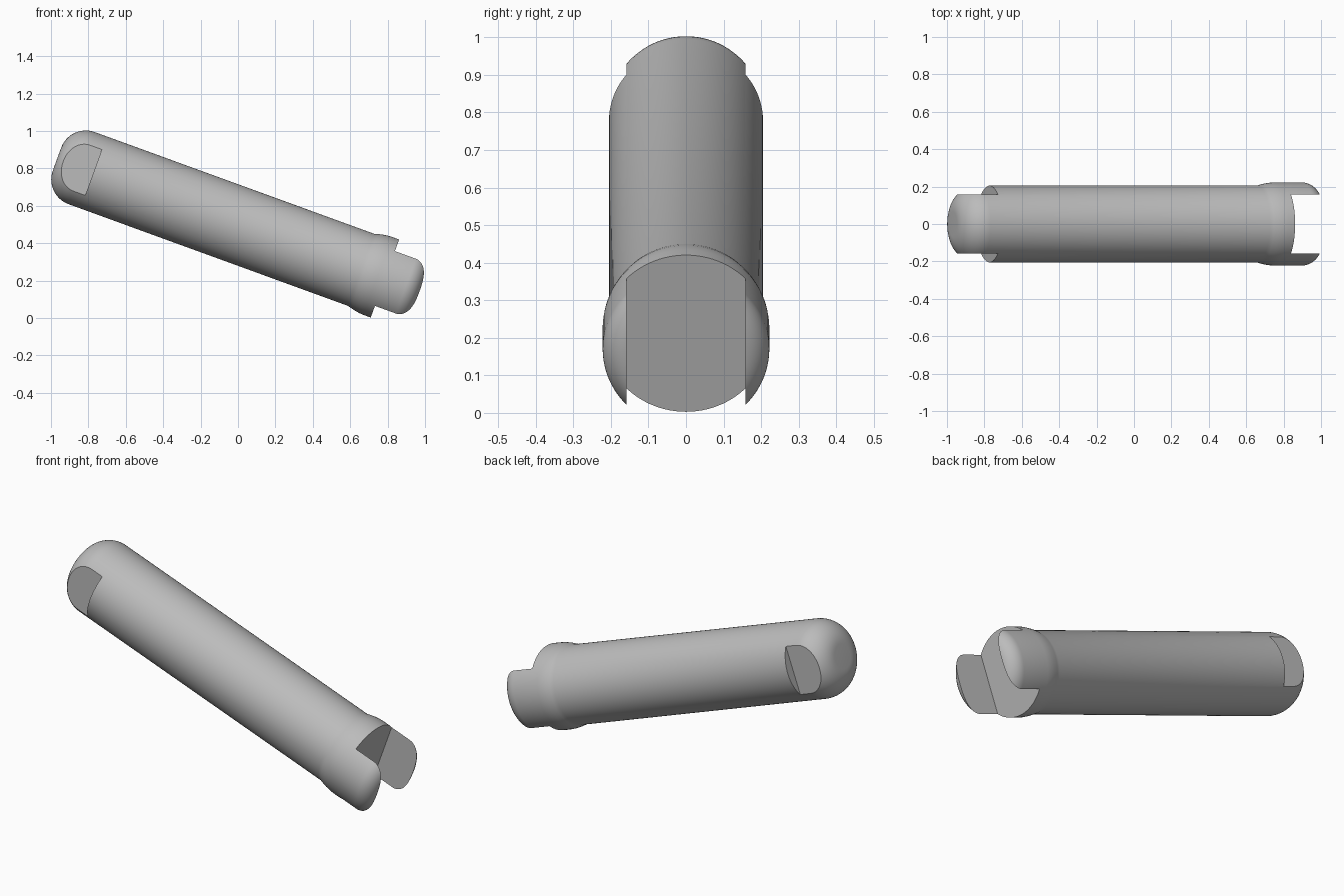
import bpy, bmesh, math
from mathutils import Matrix, Vector

if "Cube" in bpy.data.objects:
    bpy.data.objects.remove(bpy.data.objects["Cube"], do_unlink=True)

SEGMENTS = 96
TUBE_R, COLLAR_R = 0.205, 0.222
HEAD_END, FORK_END = -1.03, 1.035
FLAT_Y = 0.158                      # half thickness of flats and slot
PLACE = Matrix.Translation((0, 0, 0.4975)) @ Matrix.Rotation(math.radians(110), 4, 'Y')

grey = bpy.data.materials.new("plain_grey")
grey.use_nodes = True
colour = (0.5, 0.5, 0.5, 1)
grey.diffuse_color = colour
grey.node_tree.nodes["Principled BSDF"].inputs["Base Color"].default_value = colour


def fillet(radius, end, size, direction, steps=14):
    """Quarter-round from the flat end (rim) out to the full radius."""
    pts = []
    for i in range(steps + 1):
        a = math.pi / 2 * i / steps
        pts.append((radius - size + size * math.sin(a),
                    end - direction * size * (1 - math.cos(a))))
    return pts


def make_object(name, bm):
    bmesh.ops.recalc_face_normals(bm, faces=bm.faces)
    mesh = bpy.data.meshes.new(name)
    bm.to_mesh(mesh)
    bm.free()
    mesh.materials.append(grey)
    obj = bpy.data.objects.new(name, mesh)
    bpy.context.collection.objects.link(obj)
    obj.matrix_world = PLACE
    return obj


def lathe(name, profile):
    bm = bmesh.new()
    rings = []
    for r, z in profile:
        rings.append([bm.verts.new((r * math.cos(2 * math.pi * i / SEGMENTS),
                                    r * math.sin(2 * math.pi * i / SEGMENTS), z))
                      for i in range(SEGMENTS)])
    for a, b in zip(rings, rings[1:]):
        for i in range(SEGMENTS):
            j = (i + 1) % SEGMENTS
            bm.faces.new((a[i], a[j], b[j], b[i]))
    bm.faces.new(rings[0])
    bm.faces.new(rings[-1])
    return make_object(name, bm)


def box(name, low, high):
    low, high = Vector(low), Vector(high)
    bm = bmesh.new()
    bmesh.ops.create_cube(bm, size=1)
    bmesh.ops.scale(bm, vec=high - low, verts=bm.verts)
    bmesh.ops.translate(bm, vec=(low + high) / 2, verts=bm.verts)
    obj = make_object(name, bm)
    obj.hide_render = True
    return obj


# Turned pin: rounded head, straight shaft, swelling collar, rounded fork end
collar_swell = [(TUBE_R, 0.7), (0.2105, 0.72), (0.2165, 0.745),
                (0.2205, 0.77), (COLLAR_R, 0.795)]
profile = (fillet(TUBE_R, HEAD_END, 0.14, -1) + collar_swell
           + fillet(COLLAR_R, FORK_END, 0.08, 1)[::-1])
pin = lathe("forked_pin", profile)

# Cutters: side flats on the head and the slot through the fork
cutters = [box("slot_cutter", (-0.5, -FLAT_Y, 0.836), (0.5, FLAT_Y, 1.3))]
for side in (-1, 1):
    ys = sorted((side * FLAT_Y, side * 0.5))
    cutters.append(box("head_flat_cutter", (-0.5, ys[0], -1.3), (0.5, ys[1], -0.822)))

bpy.context.view_layer.objects.active = pin
pin.select_set(True)
for cutter in cutters:
    mod = pin.modifiers.new("cut", 'BOOLEAN')
    mod.operation = 'DIFFERENCE'
    mod.solver = 'EXACT'
    mod.object = cutter
    bpy.ops.object.modifier_apply(modifier=mod.name)
    bpy.data.objects.remove(cutter, do_unlink=True)

bpy.ops.object.shade_smooth_by_angle(angle=math.radians(25))
